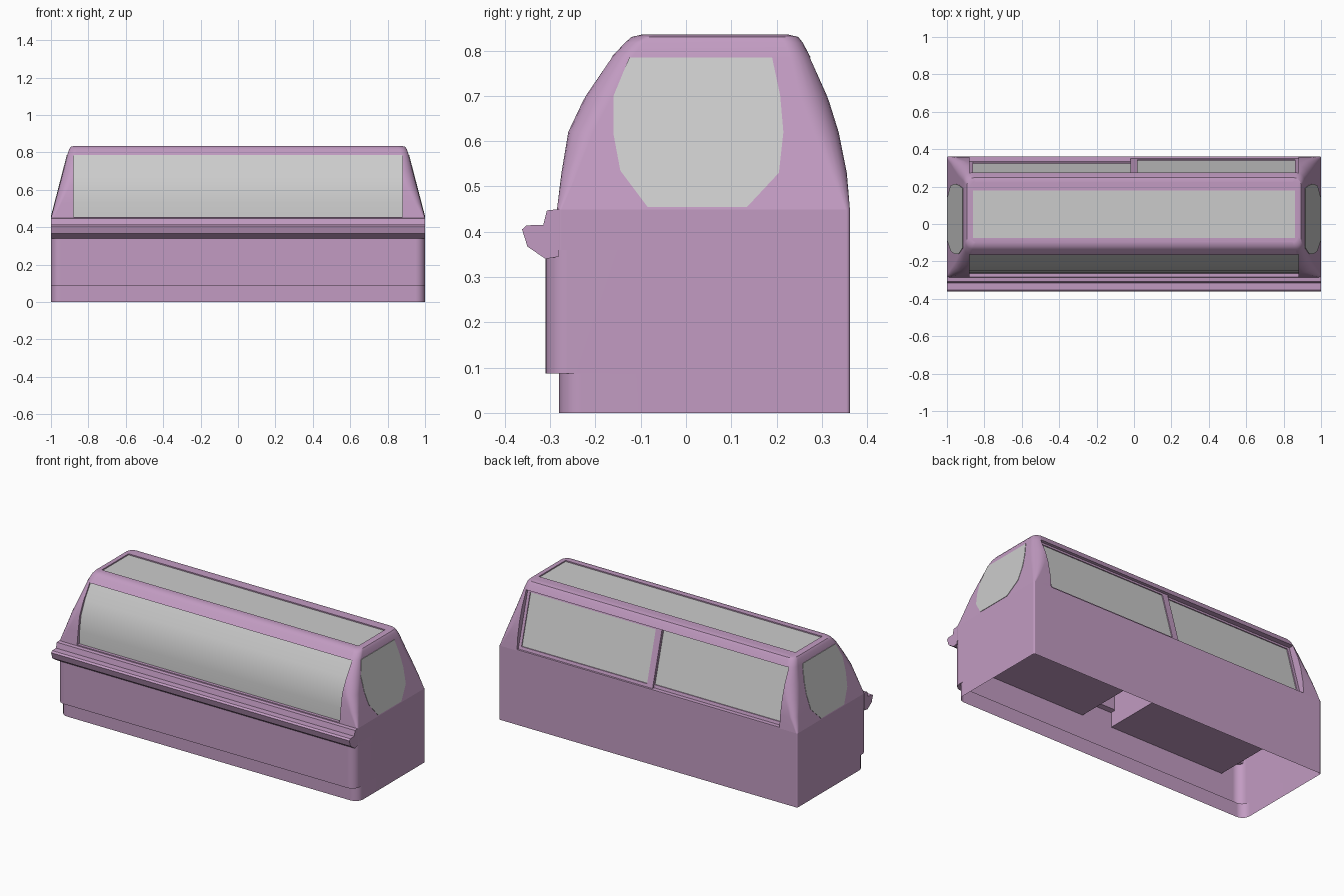
import bpy, bmesh, math

if "Cube" in bpy.data.objects:
    bpy.data.objects.remove(bpy.data.objects["Cube"])

purple = bpy.data.materials.new("purple_paint")
purple.diffuse_color = (0.54, 0.33, 0.54, 1)
purple.use_nodes = True
purple.node_tree.nodes["Principled BSDF"].inputs["Base Color"].default_value = purple.diffuse_color


def make(name, bm, mat=purple, smooth=True):
    bmesh.ops.recalc_face_normals(bm, faces=bm.faces)
    me = bpy.data.meshes.new(name)
    bm.to_mesh(me)
    bm.free()
    ob = bpy.data.objects.new(name, me)
    bpy.context.collection.objects.link(ob)
    if mat:
        me.materials.append(mat)
    if smooth:
        shade(ob)
    return ob


def select(ob):
    bpy.ops.object.select_all(action='DESELECT')
    ob.select_set(True)
    bpy.context.view_layer.objects.active = ob


def shade(ob):
    select(ob)
    bpy.ops.object.shade_smooth_by_angle(angle=math.radians(30))


def flatten_shading(ob):
    """Keep the large faces flat-looking next to rounded corners."""
    mod = ob.modifiers.new("normals", 'WEIGHTED_NORMAL')
    mod.keep_sharp = True


def prism(name, profile, x0, x1, mat=purple, smooth=True):
    """Extrude a closed (y, z) profile along x."""
    bm = bmesh.new()
    a = [bm.verts.new((x0, y, z)) for y, z in profile]
    b = [bm.verts.new((x1, y, z)) for y, z in profile]
    n = len(profile)
    for i in range(n):
        j = (i + 1) % n
        bm.faces.new((a[i], a[j], b[j], b[i]))
    bm.faces.new(a)
    bm.faces.new(b)
    return make(name, bm, mat, smooth)


def rounded_ring(hx, yf, yb, rf, rb, seg=5):
    """Rounded rectangle in plan with separate front and back radii."""
    pts = []
    for cx, cy, r, start in ((hx - rb, yb - rb, rb, 0), (rb - hx, yb - rb, rb, 90),
                             (rf - hx, yf + rf, rf, 180), (hx - rf, yf + rf, rf, 270)):
        for k in range(seg + 1):
            t = math.radians(start + 90 * k / seg)
            pts.append((cx + r * math.cos(t), cy + r * math.sin(t)))
    return pts


def loft(name, levels, closed):
    """Skin rounded rectangles (z, half width, front, back, front r, back r)."""
    bm = bmesh.new()
    rings = [[bm.verts.new((x, y, z)) for x, y in rounded_ring(hx, yf, yb, rf, rb)]
             for z, hx, yf, yb, rf, rb in levels]
    n = len(rings[0])
    for r0, r1 in zip(rings, rings[1:]):
        for i in range(n):
            j = (i + 1) % n
            bm.faces.new((r0[i], r0[j], r1[j], r1[i]))
    if closed:
        bm.faces.new(rings[-1])
        bm.faces.new(rings[0])
    return make(name, bm)


def carve(ob, profile, x0, x1):
    cutter = prism("cutter", profile, x0, x1, None, False)
    cutter.hide_render = True
    mod = ob.modifiers.new("cut", 'BOOLEAN')
    mod.operation, mod.solver, mod.object = 'DIFFERENCE', 'EXACT', cutter
    select(ob)
    bpy.ops.object.modifier_apply(modifier=mod.name)
    bpy.data.objects.remove(cutter)


# cabinet base, open underneath, with a recessed kick plate
base = loft("cabinet_base", [
    (0, 1, -.28, .362, .05, .008), (.087, 1, -.28, .362, .05, .008),
    (.0871, 1, -.31, .362, .05, .008), (.36, 1, -.31, .362, .05, .008),
    (.3601, 1, -.285, .362, .01, .008), (.449, 1, -.285, .362, .01, .008)], False)
flatten_shading(base)

# front bumper rail
prism("front_rail", [(-.28, .345), (-.31, .34), (-.35, .367), (-.362, .405), (-.352, .414),
                     (-.315, .415), (-.307, .447), (-.28, .45)], -1, 1)

# two tubs hanging inside the base
for s in (-1, 1):
    prism("display_tub", [(-.308, .25), (.30, .25), (.30, .44), (-.28, .44), (-.28, .34),
                          (-.308, .34)], s * .10, s * .87, smooth=False)

# tapered hood
hood = loft("hood", [
    (.448, 1.0, -.285, .362, .01, .01), (.53, .979, -.275, .355, .035, .035),
    (.62, .956, -.26, .337, .055, .055), (.70, .935, -.222, .312, .06, .06),
    (.785, .913, -.165, .275, .045, .045), (.817, .903, -.135, .258, .04, .04),
    (.83, .893, -.120, .248, .04, .04), (.835, .875, -.098, .226, .03, .03)], True)


def door_y(z):
    """Sloping plane of the rear doors."""
    return .323 - (z - .455) * .28


front_curve = [(-.262, .455), (-.258, .53), (-.245, .62), (-.208, .70), (-.152, .785)]
carve(hood, front_curve + [(-.5, .785), (-.5, .455)], -.88, .88)
carve(hood, [(door_y(.785), .785), (door_y(.455), .455), (.5, .455), (.5, .785)], -.88, .88)
carve(hood, [(-.075, .823), (.18, .823), (.18, .9), (-.075, .9)], -.86, .86)
shade(hood)
flatten_shading(hood)

# curved front glass
prism("front_glass", [(y - .003, z) for y, z in front_curve] +
      [(y + .004, z) for y, z in reversed(front_curve)], -.879, .879, None)

# roof glass
prism("roof_glass", [(-.075, .82), (.18, .82), (.18, .828), (-.075, .828)], -.86, .86, None)

# glass panes in the sloped ends
end_outline = [(-.125, .785), (.19, .785), (.208, .70), (.215, .62), (.205, .53),
               (.135, .455), (-.085, .455), (-.145, .535), (-.16, .615), (-.16, .70)]
for s in (-1, 1):
    bm = bmesh.new()
    f = bm.faces.new([bm.verts.new((s * (1.0025 - (z - .449) * .2585), y, z))
                      for y, z in end_outline])
    ext = bmesh.ops.extrude_face_region(bm, geom=[f])
    for v in ext["geom"]:
        if isinstance(v, bmesh.types.BMVert):
            v.co.x -= s * .005
    make("end_glass", bm, None, False)


# sliding rear doors, one running in front of the other
def slab(z0, z1, lo, hi):
    return [(door_y(z0) + lo, z0), (door_y(z1) + lo, z1),
            (door_y(z1) + hi, z1), (door_y(z0) + hi, z0)]


for side, off in ((-1, 0), (1, .014)):
    outer, inner = side * .88, -side * .02
    prism("rear_door_glass", slab(.46, .784, off, off + .006),
          outer - side * .018, inner + side * .04, None, False)
    prism("rear_door_sill", slab(.455, .472, off, off + .012), outer, inner, smooth=False)
    prism("rear_door_top_bar", slab(.77, .785, off, off + .012), outer, inner, smooth=False)
    prism("rear_door_stile", slab(.455, .785, off, off + .012),
          outer, outer - side * .018, smooth=False)
    prism("rear_door_stile", slab(.455, .785, off, off + .012),
          inner, inner + side * .04, smooth=False)
